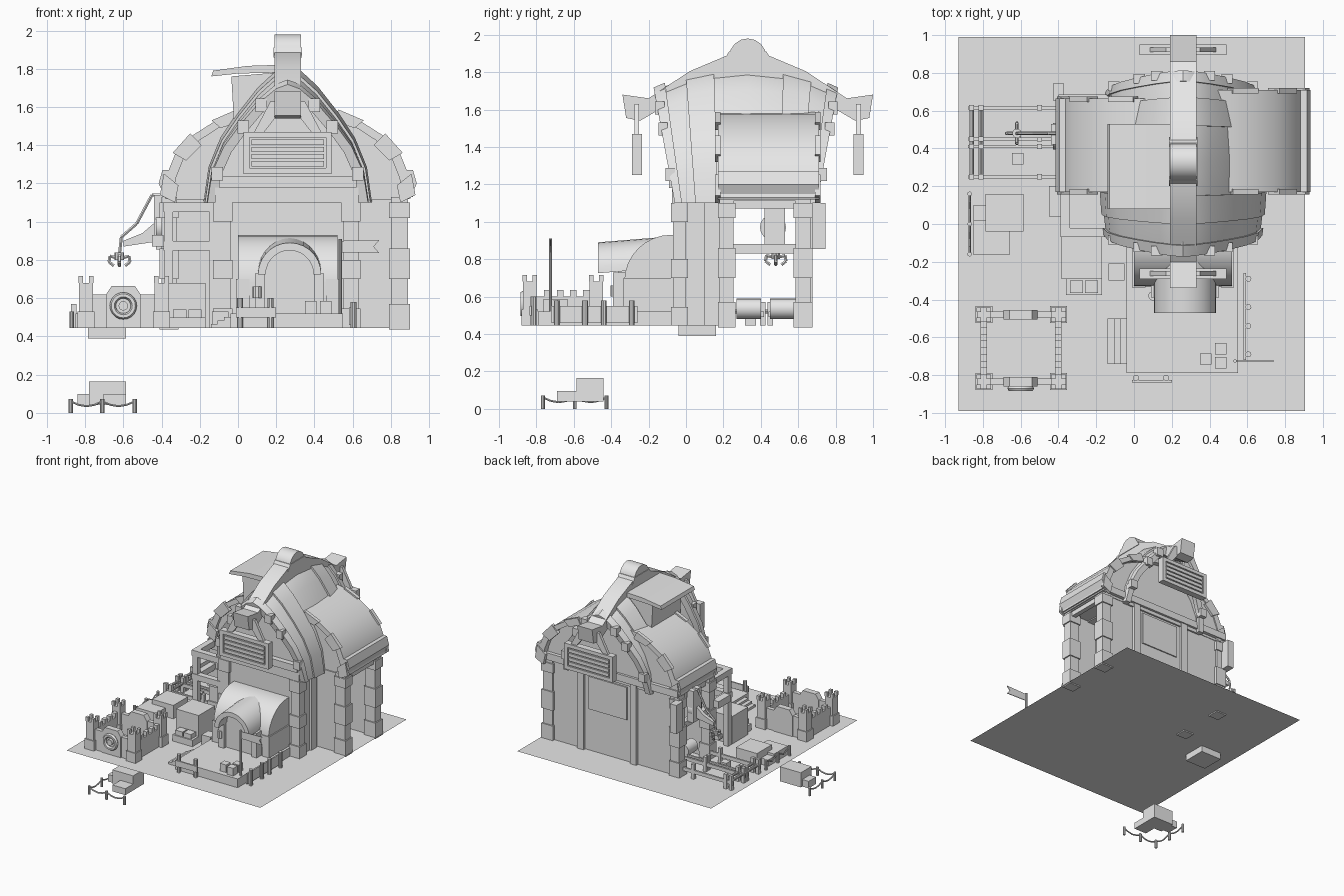
import bpy, bmesh, math
from mathutils import Vector

if "Cube" in bpy.data.objects:
    bpy.data.objects.remove(bpy.data.objects["Cube"])

grey = bpy.data.materials.new("plain_grey")
grey.diffuse_color = (0.8, 0.8, 0.8, 1)
grey.use_nodes = True
grey.node_tree.nodes["Principled BSDF"].inputs["Base Color"].default_value = grey.diffuse_color
G = 0.445           # ground level
CX, CY = 0.26, 0.33  # hall centre


def finish(name, bm):
    bmesh.ops.recalc_face_normals(bm, faces=bm.faces)
    me = bpy.data.meshes.new(name)
    bm.to_mesh(me)
    bm.free()
    me.materials.append(grey)
    ob = bpy.data.objects.new(name, me)
    bpy.context.collection.objects.link(ob)
    return ob


def loft(name, rings):
    bm = bmesh.new()
    rows = [[bm.verts.new(p) for p in r] for r in rings]
    n = len(rows[0])
    for a, b in zip(rows, rows[1:]):
        for i in range(n):
            j = (i + 1) % n
            bm.faces.new((a[i], a[j], b[j], b[i]))
    bm.faces.new(rows[0])
    bm.faces.new(rows[-1])
    return finish(name, bm)


def box(name, x0, x1, y0, y1, z0, z1):
    return loft(name, [[(x0, y0, z), (x1, y0, z), (x1, y1, z), (x0, y1, z)] for z in (z0, z1)])


def prism(name, pts, axis, a, b):
    def place(p, t):
        return {'X': (t, p[0], p[1]), 'Y': (p[0], t, p[1])}[axis]
    return loft(name, [[place(p, t) for p in pts] for t in (a, b)])


def rod(name, p, q, r, n=10):
    p, q = Vector(p), Vector(q)
    rot = (q - p).to_track_quat('Z', 'Y')
    ring = [rot @ Vector((r * math.cos(i * math.tau / n), r * math.sin(i * math.tau / n), 0)) for i in range(n)]
    return loft(name, [[c + v for v in ring] for c in (p, q)])


def path(name, pts, r):
    for p, q in zip(pts, pts[1:]):
        rod(name, p, q, r, 6)


def arc(cx, cz, r, a0, a1, n):
    return [(cx + r * math.cos(math.radians(a0 + (a1 - a0) * i / n)),
             cz + r * math.sin(math.radians(a0 + (a1 - a0) * i / n))) for i in range(n + 1)]


def both(half):
    return half + [(-x, z) for x, z in reversed(half[:-1])]


# ground sheet
bm = bmesh.new()
bm.faces.new([bm.verts.new(p) for p in ((-.93, -.99, G), (.905, -.99, G), (.905, .99, G), (-.93, .99, G))])
finish("ground_sheet", bm)

# hall walls and corner columns
box("front_block", -.1, .61, -.05, .22, G, 1.12)
box("back_wall", -.38, .87, .6, .65, G, 1.15)
box("wing_front_wall_right", .6, .82, .19, .23, G, 1.12)
box("wing_front_wall_left", -.36, -.08, .19, .23, G, 1.12)
for x0, x1 in ((.8, .89), (-.4, -.32)):
    for y0, y1 in ((.18, .255), (.585, .665)):
        box("wing_column", x0, x1, y0, y1, G - .01, 1.13)
        for z0, z1 in ((G - .01, .57), (.7, .86), (1.02, 1.1)):
            box("column_block", x0 - .01, x1 + .01, y0 - .01, y1 + .01, z0, z1)
for x0 in (-.12, .55):
    box("front_column", x0, x0 + .08, -.07, 0, G, 1.11)
    for z in (G, .7, 1.0):
        box("front_column_block", x0 - .01, x0 + .09, -.08, .01, z, z + .1)
box("side_column", .57, .625, .1, .18, G, 1.11)
for x0 in (.0, .5):
    box("back_column", x0, x0 + .06, .64, .675, G, 1.15)
box("back_beam", -.4, .9, .64, .685, 1.13, 1.19)
box("back_panel", .1, .46, .64, .66, .8, 1.08)
box("front_beam", -.1, .62, -.09, -.03, 1.18, 1.24)
box("front_beam_lower", -.12, .63, -.075, -.03, 1.1, 1.18)
for x in (-.37, .84):
    box("side_lintel", x, x + .04, .2, .64, 1.07, 1.13)
box("left_crossbeam", -.39, -.34, .18, .62, .83, .88)

# wide roof over the wings: solid core and shells with eaves
wide = both([(.655, 1.13), (.635, 1.24), (.59, 1.35), (.5, 1.45), (.39, 1.52), (.26, 1.575), (0, 1.62)])
prism("wing_gable", [(CX + x * .96, z - .02) for x, z in wide], 'Y', .2, .655)


def band(pts, t):
    inner = [(x * (1 - t / .5), 1.1 + (z - 1.1) * (1 - t / .6)) for x, z in pts]
    return pts + inner[::-1]


half_r = [p for p in wide if p[0] >= 0]
for s, y1, name in ((1, .71, "wing_roof_right"), (-1, .665, "wing_roof_left")):
    prism(name, [(CX + s * x, z) for x, z in band(half_r, .04)], 'Y', .17, y1)
    prism("eave", [(CX + s * x, z) for x, z in ((.6, 1.12), (.64, 1.12), (.675, 1.2), (.655, 1.27), (.62, 1.27))],
          'Y', .17, y1)
    for i in range(0, 5, 2):   # stepped blocks on the gable edges
        (xa, za), (xb, zb) = half_r[i], half_r[i + 1]
        for y in (.155, y1 - .02):
            prism("gable_edge_block", [(CX + s * x, z) for x, z in
                  ((xa * 1.02, za + .01), (xb * 1.02, zb + .012), (xb * .9, zb - .05), (xa * .9, za - .03))],
                  'Y', y, y + .03)

# tall pointed roof with leaning ends
tall = both([(.42, 1.1), (.395, 1.28), (.335, 1.43), (.25, 1.56), (.15, 1.69), (.06, 1.775), (0, 1.8)])
SECT = [(-.06, -.17, 1.70, .97), (.05, 0, 1.77, 1), (.17, .15, 1.8, 1.02), (.33, .33, 1.82, 1),
        (.5, .52, 1.8, 1), (.61, .67, 1.76, .98), (.7, .81, 1.70, .95)]


def tall_ring(sec, grow=0.0, t=.035):
    yb, yt, zt, w = sec
    pts = band([(x * (w + grow), 1.1 + (z - 1.1) * (1 + grow)) for x, z in tall], t)
    return [(CX + x, yb + (yt - yb) * (z - 1.1) / .7, 1.1 + (z - 1.1) * (zt - 1.1) / .7) for x, z in pts]


loft("tall_roof", [tall_ring(s) for s in SECT])
loft("tall_roof_core", [[(CX + x * .95 * w, y, 1.1 + (z - 1.1) * (zt - 1.12) / .7) for x, z in tall]
                        for y, _, zt, w in [(-.045, 0, 1.68, .97)] + SECT[1:-1] + [(.665, 0, 1.70, .95)]])
mid = lambda a, b, f: tuple(p + (q - p) * f for p, q in zip(a, b))
for a, b in ((SECT[0], mid(SECT[0], SECT[1], .35)), (SECT[1], SECT[2]), (SECT[4], SECT[5]),
             (mid(SECT[5], SECT[6], .6), SECT[6])):
    loft("roof_rib", [tall_ring(a, .03, .06), tall_ring(b, .03, .06)])
# notched blocks along the leaning gable edges
for s in (1, -1):
    for i in (1, 3, 4):
        x, z = tall[i]
        z = 1.1 + (z - 1.1) * .87
        d = .11 * (z - 1.1) / .7
        for y in (-.065 - d, .7 + d):
            box("rib_block", CX + s * x * .93 - .03, CX + s * x * .93 + .03, y - .02, y + .03, z - .04, z + .03)

# bowed ridge beam with cap
top = [(-.34, 1.68), (-.2, 1.66), (.02, 1.805), (.21, 1.885), (.33, 1.9)]
bot = [(.33, 1.75), (.02, 1.7), (-.16, 1.59), (-.245, 1.54), (-.32, 1.555)]
flip = lambda pts: [(2 * CY - y, z) for y, z in reversed(pts)]
prism("ridge_beam", top + flip(top)[1:] + flip(bot)[:-1] + bot, 'X', .19, .33)
prism("ridge_cap", [(y, z) for y, z in arc(CY, 1.88, .1, 0, 180, 8)], 'X', .19, .33)
prism("ridge_cap_base", [(.2, 1.86), (.46, 1.86), (.43, 1.91), (.23, 1.91)], 'X', .185, .335)

# hanging shuttered boards at both ends
for f in (lambda y: y, lambda y: 2 * CY - y):
    box("hanging_board", .05, .47, f(-.28), f(-.245), 1.265, 1.455)
    for z in (1.25, 1.44):
        box("board_frame", .03, .49, f(-.29), f(-.235), z, z + .03)
    for x in (.03, .46):
        box("board_frame_side", x, x + .03, f(-.29), f(-.235), 1.26, 1.46)
    for i in range(4):
        z = 1.29 + i * .037
        box("board_slat", .07, .45, f(-.29), f(-.27), z, z + .028)
    prism("board_hanger", [(.08, 1.46), (.13, 1.46), (.2, 1.55), (.32, 1.55), (.39, 1.46), (.44, 1.46),
                           (.35, 1.63), (.17, 1.63)], 'Y', f(-.275), f(-.25))

# open roof hatch
prism("hatch_body", [(-.02, 1.5), (.2, 1.5), (.2, 1.78), (-.035, 1.76)], 'Y', .11, .5)
prism("hatch_lid", [(-.14, 1.76), (-.13, 1.79), (.05, 1.815), (.2, 1.82), (.2, 1.78), (0, 1.775)], 'Y', .08, .53)

# open timber frame on the left
for x, y in ((-.385, -.065), (-.15, -.065)):
    box("frame_post", x, x + .045, y, y + .045, G, 1.1)
for z in (.85, 1.05):
    box("frame_beam_front", -.39, -.09, -.07, -.02, z, z + .05)
    box("frame_beam_side", -.39, -.34, -.07, .2, z, z + .05)
box("side_bracket", -.45, -.39, .04, .2, .87, .93)
box("rear_bracket", -.43, -.37, .655, .745, .855, 1.1)

# crane arm with claw
box("crane_mount", -.44, -.38, .42, .53, .87, 1.14)
rod("crane_wheel", (-.43, .465, .97), (-.39, .465, .97), .07, 16)
path("crane_cable", [(-.4, .48, 1.14), (-.45, .48, 1.14), (-.53, .48, .99), (-.61, .48, .92), (-.62, .48, .83)], .009)
prism("crane_arm", [(-.43, 1.0), (-.4, .9), (-.6, .87), (-.6, .9), (-.5, .94)], 'Y', .455, .485)
rod("claw_hub", (-.62, .48, .8), (-.62, .48, .84), .025)
for i in range(4):
    a = i * math.pi / 2
    path("claw_finger", [(-.62 + r * math.cos(a), .48 + r * math.sin(a), z)
                         for r, z in ((.01, .81), (.05, .82), (.055, .79), (.03, .77))], .009)

# conveyor on the left
for y in (.25, .41, .45, .615):
    box("conveyor_rail", -.88, -.3, y - .008, y + .008, .49, .52)
    for x in (-.86, -.81, -.5):
        box("conveyor_post", x - .014, x + .014, y - .014, y + .014, G, .57)
for x in (-.86, -.81):
    rod("conveyor_bar", (x, .25, .52), (x, .62, .52), .012)
for y0, y1 in ((.27, .4), (.45, .585)):
    rod("conveyor_roller", (-.25, y0, .535), (-.25, y1, .535), .055, 16)
box("conveyor_box", -.645, -.585, .315, .375, G, .52)

# entrance porch with cross barrel and hood
prism("porch_barrel", [(-.05, G), (-.32, G)] + [(-.08 - .25 * math.cos(t * math.pi / 16),
      .68 + .25 * math.sin(t * math.pi / 16)) for t in range(9)] + [(-.05, .93)], 'X', 0, .52)
for x in (-.01, .46):
    box("porch_pier", x, x + .07, -.335, -.05, G, .7)
hood_o, hood_i = arc(.27, .73, .165, 0, 180, 14), arc(.27, .73, .125, 180, 0, 14)
loft("hood", [[(x, y, z + dz) for x, z in hood_o + hood_i] for y, dz in ((-.47, -.005), (-.1, .025))])
prism("porch_inner", [(.4, G), (.14, G)] + arc(.27, .73, .13, 180, 0, 12), 'Y', -.36, -.1)
for x in (.09, .4):
    box("door_pier", x, x + .05, -.39, -.3, G, .73)
rod("porch_lamp", (.1, -.38, .6), (.1, -.38, .66), .025)

# deck with steps, posts and small crates
box("deck", -.04, .55, -.79, -.05, G, .52)
for i in range(3):
    box("deck_step", -.14 + i * .033, -.03, -.74, -.5, G, .465 + i * .018)
for y in (-.29, -.44, -.54, -.69):
    rod("side_post", (.605, y, G), (.605, y, .58), .016)
box("side_rail", .58, .592, -.72, -.26, .46, .55)
for x in (.01, .17):
    rod("front_post", (x, -.815, G), (x, -.815, .6), .016)
box("front_rail", -.01, .2, -.838, -.825, .5, .55)
for x, y in ((.46, -.66), (.38, -.715), (.46, -.735)):
    box("deck_crate", x - .03, x + .03, y - .03, y + .03, .52, .585)

# flag
rod("flag_pole", (.535, -.725, G), (.535, -.725, .91), .009)
prism("flag", [(.54, .9), (.74, .905), (.71, .87), (.74, .835), (.54, .84)], 'Y', -.728, -.722)

# little fort
FX, FY = (-.795, -.4), (-.48, -.835)
for x in FX:
    box("fort_wall", x - .017, x + .017, -.835, -.48, G, .6)
    for i in range(4):
        y = -.76 + i * .07
        box("fort_battlement", x - .017, x + .017, y, y + .035, .6, .635)
    for y in FY:
        box("fort_tower", x - .037, x + .037, y - .037, y + .037, G, .68)
        box("fort_tower_base", x - .045, x + .045, y - .045, y + .045, G, .53)
        for a in (-1, 1):
            for b in (-1, 1):
                box("tower_tooth", x + a * .027 - .012, x + a * .027 + .012,
                    y + b * .027 - .012, y + b * .027 + .012, .68, .715)
for y in FY:
    box("fort_wall", -.795, -.4, y - .017, y + .017, G, .62)
    prism("fort_gate", [(-.69, G), (-.51, G), (-.51, .62), (-.54, .665), (-.66, .665), (-.69, .62)],
          'Y', y - .025, y + .025)
bpy.ops.mesh.primitive_torus_add(location=(-.6, -.87, .56), rotation=(math.pi / 2, 0, 0), major_radius=.055,
                                 minor_radius=.016, major_segments=20, minor_segments=6)
bpy.context.object.name = "fort_ring"
bpy.context.object.data.materials.append(grey)
rod("fort_boss", (-.6, -.885, .56), (-.6, -.85, .56), .025, 12)

# crates on the ground: x0, x1, y0, y1, z0, z1
for c in ((-.785, -.585, -.04, .16, .39, .56), (-.85, -.66, -.165, .02, G, .52), (-.85, -.78, .02, .1, G, .5),
          (-.385, -.17, -.29, -.07, G, .68), (-.36, -.17, -.375, -.29, G, .5), (-.34, -.27, -.365, -.3, .5, .54),
          (-.26, -.19, -.365, -.3, .5, .54), (-.135, -.05, -.3, -.21, G, .53)):
    box("crate", *c)
for y in (-.16, 0, .16):
    rod("rope_post", (-.87, y, G), (-.87, y, .53), .012)
path("rope", [(-.87, -.16 + i * .04, .485 + .03 * abs(math.cos(i * math.pi / 4))) for i in range(9)], .006)

# loose crates and rope fence below the ground sheet
for c in ((-.78, -.585, -.585, -.44, .04, .165), (-.705, -.585, -.69, -.585, .04, .095),
          (-.84, -.78, -.56, -.46, .04, .1)):
    box("lower_crate", *c)
posts = [(-.54, -.765), (-.71, -.765), (-.875, -.765), (-.875, -.595), (-.875, -.425)]
for x, y in posts:
    rod("lower_post", (x, y, 0), (x, y, .072), .011)
for (xa, ya), (xb, yb) in zip(posts, posts[1:]):
    path("lower_rope", [(xa + (xb - xa) * t / 4, ya + (yb - ya) * t / 4, .06 - .025 * math.sin(t * math.pi / 4))
                        for t in range(5)], .006)

bpy.ops.object.select_all(action='SELECT')
bpy.context.view_layer.objects.active = bpy.data.objects["tall_roof"]
bpy.ops.object.shade_smooth_by_angle(angle=math.radians(30))
